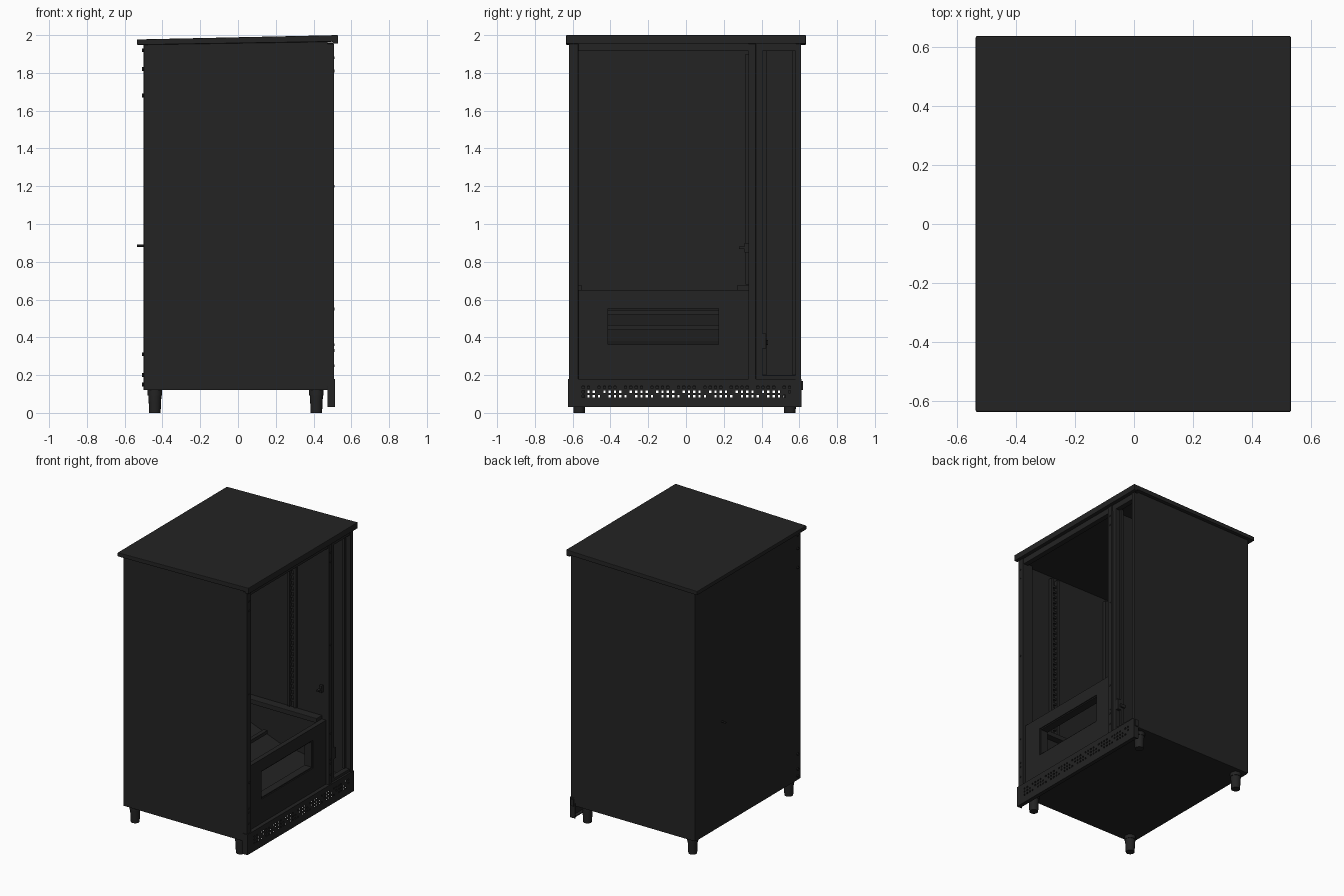
import bpy, bmesh, math
from mathutils import Matrix, Vector

cube = bpy.data.objects.get("Cube")
if cube:
    bpy.data.objects.remove(cube, do_unlink=True)


def material(name, value):
    m = bpy.data.materials.new(name)
    m.use_nodes = True
    colour = (value, value, value, 1)
    m.diffuse_color = colour
    bsdf = m.node_tree.nodes["Principled BSDF"]
    bsdf.inputs["Base Color"].default_value = colour
    bsdf.inputs["Roughness"].default_value = 0.8
    return m


BLACK = material("charcoal paint", 0.017)


def finish(bm, name, bevel=0):
    bmesh.ops.recalc_face_normals(bm, faces=bm.faces)
    mesh = bpy.data.meshes.new(name)
    bm.to_mesh(mesh)
    bm.free()
    mesh.materials.append(BLACK)
    ob = bpy.data.objects.new(name, mesh)
    bpy.context.collection.objects.link(ob)
    if bevel:
        mod = ob.modifiers.new("soft edges", "BEVEL")
        mod.width, mod.segments = bevel, 2
    return ob


def boxes(name, spans, bevel=0):
    """One object from boxes given as ((x0, x1), (y0, y1), (z0, z1))."""
    bm = bmesh.new()
    for span in spans:
        size = [b - a for a, b in span]
        mid = Vector([(a + b) / 2 for a, b in span])
        bmesh.ops.create_cube(bm, size=1, matrix=Matrix.Translation(mid) @ Matrix.Diagonal((*size, 1)))
    return finish(bm, name, bevel)


def extrude_y(name, profile, y0, y1, bevel=0):
    """Extrude an x-z profile along y."""
    bm = bmesh.new()
    face = bm.faces.new([bm.verts.new((x, y0, z)) for x, z in profile])
    out = bmesh.ops.extrude_face_region(bm, geom=[face])
    bmesh.ops.translate(bm, vec=(0, y1 - y0, 0),
                        verts=[v for v in out["geom"] if isinstance(v, bmesh.types.BMVert)])
    return finish(bm, name, bevel)


def rods(name, centres, radius, length, axis="Z", top=None):
    bm = bmesh.new()
    turn = Matrix.Rotation(math.pi / 2, 4, "Y") if axis == "X" else Matrix()
    for c in centres:
        bmesh.ops.create_cone(bm, cap_ends=True, segments=16, radius1=radius, radius2=top or radius,
                              depth=length, matrix=Matrix.Translation(c) @ turn)
    ob = finish(bm, name)
    bpy.ops.object.select_all(action="DESELECT")
    ob.select_set(True)
    bpy.context.view_layer.objects.active = ob
    bpy.ops.object.shade_smooth_by_angle()
    return ob


# Outer shell and sloping roof
side = [(-0.5, 0.12), (0.475, 0.12), (0.475, 1.965), (-0.5, 1.95)]
extrude_y("front_side_panel", side, -0.62, -0.6, 0.004)
extrude_y("rear_side_panel", side, 0.59, 0.61, 0.004)
boxes("back_panel", [((-0.5, -0.48), (-0.61, 0.6), (0.12, 1.95))])
boxes("base_panel", [((-0.49, 0.475), (-0.61, 0.6), (0.12, 0.14))])
boxes("ceiling_panel", [((-0.49, 0.475), (-0.61, 0.6), (1.925, 1.945))])
extrude_y("roof", [(-0.535, 1.948), (0.5, 1.965), (0.5, 1.955), (0.53, 1.955), (0.53, 2.0), (-0.535, 1.977)],
          -0.635, 0.635, 0.004)

# Frame around the openings
boxes("opening_frame", [
    ((0.42, 0.508), (-0.62, -0.57), (0.14, 1.955)),
    ((0.47, 0.508), (0.33, 0.37), (0.14, 1.955)),
    ((0.46, 0.5), (0.37, 0.405), (0.14, 1.955)),
    ((0.46, 0.508), (0.58, 0.61), (0.14, 1.955)),
    ((0.46, 0.5), (-0.6, 0.6), (1.915, 1.96)),
    ((0.46, 0.5), (0.4, 0.59), (0.14, 0.2))], 0.003)
boxes("compartment_divider", [((-0.48, 0.475), (0.335, 0.36), (0.14, 1.93))])
boxes("narrow_door_stop", [((0.45, 0.47), (0.405, 0.425), (0.2, 1.915)),
                           ((0.45, 0.47), (0.565, 0.58), (0.2, 1.915))])

# Shelf rails on the walls of the main compartment
rails = []
for x in (-0.3, 0.18):
    for y0, y1 in ((-0.6, -0.575), (0.315, 0.336)):
        rails += [((x, x + 0.02), (y0, y1), (0.68, 1.9)), ((x + 0.05, x + 0.07), (y0, y1), (0.68, 1.9))]
        rails += [((x + 0.02, x + 0.05), (y0 + 0.006, y1 - 0.006), (0.72 + i * 0.04, 0.735 + i * 0.04))
                  for i in range(29)]
boxes("shelf_rails", rails)

# Lower panel with its open hatch
boxes("hatch_panel", [
    ((0.45, 0.485), (-0.57, -0.42), (0.18, 0.65)),
    ((0.45, 0.485), (0.18, 0.33), (0.18, 0.65)),
    ((0.45, 0.485), (-0.42, 0.18), (0.18, 0.355)),
    ((0.45, 0.485), (-0.42, 0.18), (0.56, 0.65))])
boxes("hatch_rim", [
    ((0.42, 0.478), (-0.42, -0.412), (0.355, 0.56)),
    ((0.42, 0.478), (0.172, 0.18), (0.355, 0.56)),
    ((0.42, 0.478), (-0.42, 0.18), (0.355, 0.363)),
    ((0.42, 0.478), (-0.42, 0.18), (0.552, 0.56))])

# Collection bin behind the hatch
extrude_y("bin_floor", [(-0.48, 0.6), (0.1, 0.38), (0.45, 0.33), (0.45, 0.31), (0.1, 0.36), (-0.48, 0.58)],
          -0.6, 0.335)
boxes("bin_side_ledges", [((-0.48, 0.45), (0.27, 0.335), (0.64, 0.675)),
                          ((-0.48, 0.45), (-0.6, -0.55), (0.64, 0.675))], 0.004)
boxes("bin_cross_bars", [((x, x + 0.03), (-0.58, 0.3), (z, z + 0.025))
                         for x, z in ((-0.4, 0.59), (-0.2, 0.52), (0.0, 0.44))])

# Perforated kick plate: small square openings left out of a grid
bm = bmesh.new()
ys = [-0.625, -0.55]
while ys[-1] < 0.57:
    ys += [ys[-1] + 0.012, ys[-1] + 0.028]
ys.append(0.612)
zs = [0.03, 0.082, 0.094, 0.106, 0.118, 0.13, 0.142, 0.18]
grid = [[bm.verts.new((0.511, y, z)) for z in zs] for y in ys]
for i in range(len(ys) - 1):
    for j in range(len(zs) - 1):
        hole = i % 2 == 1 and j % 2 == 1 and i < len(ys) - 2 and (i // 2 + j // 2) % 5 != 4
        if not hole:
            bm.faces.new((grid[i][j], grid[i + 1][j], grid[i + 1][j + 1], grid[i][j + 1]))
plate = finish(bm, "kick_plate")
solid = plate.modifiers.new("sheet thickness", "SOLIDIFY")
solid.thickness, solid.offset = 0.006, 0
boxes("kick_plate_returns", [
    ((0.475, 0.511), (-0.625, -0.617), (0.03, 0.18)),
    ((0.475, 0.511), (0.604, 0.612), (0.03, 0.18)),
    ((0.475, 0.511), (-0.62, 0.61), (0.172, 0.18)),
    ((0.485, 0.511), (-0.62, 0.61), (0.03, 0.036))])

# Legs with wider collars
corners = [(x, y) for x in (-0.44, 0.415) for y in (-0.565, 0.55)]
rods("legs", [(x, y, 0.06) for x, y in corners], 0.03, 0.12, top=0.036)
rods("leg_collars", [(x, y, 0.108) for x, y in corners], 0.038, 0.03)

# Small hardware
rods("back_bolts", [(-0.502, -0.58, z) for z in (1.92, 1.82, 1.68, 0.31, 0.2, 0.15)], 0.01, 0.012, "X")
rods("back_handle", [(-0.517, 0.3, 0.885)], 0.006, 0.036, "X")
rods("frame_bolts", [(0.508, y, z) for y in (-0.595, 0.35)
                     for z in (0.25, 0.33, 0.36, 0.55, 1.2, 1.81, 1.88)], 0.007, 0.006, "X")
boxes("lock_bracket", [((0.47, 0.5), (0.4, 0.425), (0.34, 0.42)),
                       ((0.44, 0.48), (0.42, 0.435), (0.36, 0.385))], 0.003)
boxes("inner_catch", [((0.44, 0.46), (0.28, 0.335), (0.868, 0.88)),
                      ((0.44, 0.46), (0.31, 0.335), (0.85, 0.9))])
boxes("hinge_block", [((0.48, 0.505), (0.61, 0.62), (0.12, 0.17))])
